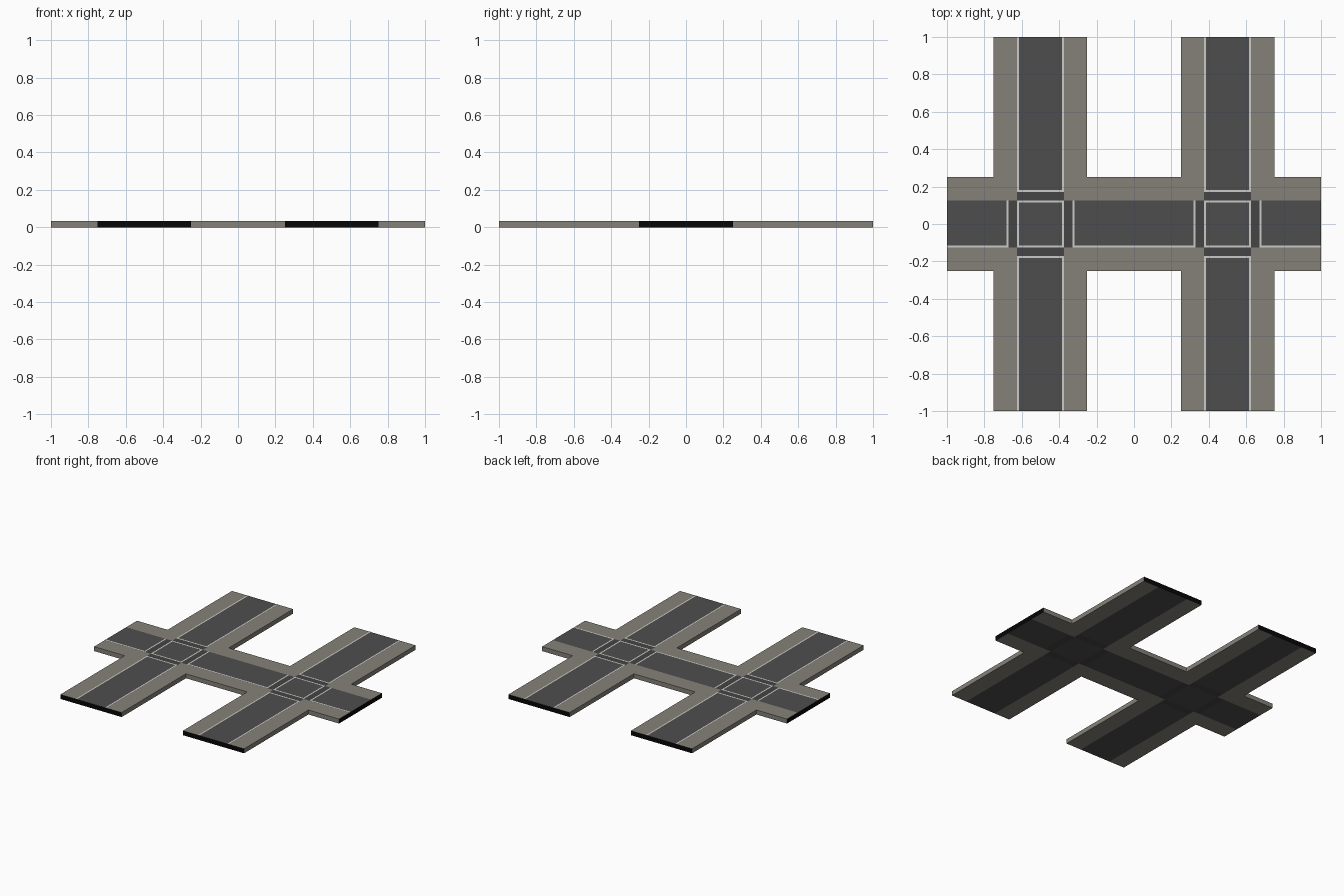
import bpy, bmesh

if "Cube" in bpy.data.objects:
    bpy.data.objects.remove(bpy.data.objects["Cube"])

TOP = 0.033          # slab thickness
LINE = 0.01          # painted line width


def material(name, r, g, b):
    m = bpy.data.materials.new(name)
    m.diffuse_color = (r, g, b, 1)
    m.use_nodes = True
    m.node_tree.nodes["Principled BSDF"].inputs["Base Color"].default_value = m.diffuse_color
    return m


PAVEMENT = material("pavement grey", 0.232, 0.222, 0.19)
ASPHALT = material("asphalt", 0.076, 0.076, 0.076)
CROSSING = material("dark asphalt", 0.058, 0.058, 0.058)
BLACK = material("black end", 0.002, 0.002, 0.002)
WHITE = material("white paint", 0.6, 0.6, 0.58)

# Layout breakpoints: two north-south streets joined by one east-west street
XS = sorted([-1, 1] + [s * (0.5 + d) for s in (-1, 1)
                       for d in (-0.25, -0.175, -0.125, 0.125, 0.175, 0.25)])
YS = [-1, -0.25, -0.175, -0.125, 0.125, 0.175, 0.25, 1]


def kind(x, y):
    """Which surface lies at a point (None = outside the streets)."""
    if abs(x) > 1 or abs(y) > 1:
        return None
    across = abs(abs(x) - 0.5)
    on_ns, on_ew = across < 0.125, abs(y) < 0.125
    if on_ns and on_ew:
        return "road"
    if (on_ns and abs(y) < 0.175) or (on_ew and across < 0.175):
        return "crossing"
    if on_ns or on_ew:
        return "road"
    if across < 0.25 or abs(y) < 0.25:
        return "pavement"
    return None


def build(name, bm, mats):
    bmesh.ops.remove_doubles(bm, verts=bm.verts, dist=1e-5)
    me = bpy.data.meshes.new(name)
    bm.to_mesh(me)
    bm.free()
    for m in mats:
        me.materials.append(m)
    bpy.context.collection.objects.link(bpy.data.objects.new(name, me))


def quad(bm, pts, mat=0):
    bm.faces.new([bm.verts.new(p) for p in pts]).material_index = mat


def slab(name, which, mat):
    """Top, bottom and outer walls of one surface; street ends are black."""
    bm = bmesh.new()
    for x0, x1 in zip(XS, XS[1:]):
        for y0, y1 in zip(YS, YS[1:]):
            cx, cy = (x0 + x1) / 2, (y0 + y1) / 2
            if kind(cx, cy) != which:
                continue
            c = [(x0, y0), (x1, y0), (x1, y1), (x0, y1)]
            quad(bm, [(x, y, TOP) for x, y in c])
            quad(bm, [(x, y, 0) for x, y in reversed(c)])
            for a, b in zip(c, c[1:] + c[:1]):
                mx, my = (a[0] + b[0]) / 2, (a[1] + b[1]) / 2
                nx, ny = b[1] - a[1], a[0] - b[0]
                k = 0.01 / (abs(nx) + abs(ny))
                if kind(mx + nx * k, my + ny * k) is None:
                    end = max(abs(mx), abs(my)) > 0.999
                    quad(bm, [(*a, 0), (*b, 0), (*b, TOP), (*a, TOP)], int(end))
    build(name, bm, [mat, BLACK])


slab("sidewalk", "pavement", PAVEMENT)
slab("road_surface", "road", ASPHALT)
slab("crossings", "crossing", CROSSING)

# Painted lines
bm = bmesh.new()


def stripe(x0, x1, y0, y1):
    z = TOP + 0.0015
    quad(bm, [(x0, y0, z), (x1, y0, z), (x1, y1, z), (x0, y1, z)])


h = LINE / 2
for cx in (-0.5, 0.5):
    for s in (-1, 1):
        e = cx + s * 0.12
        stripe(e - h, e + h, -0.125, 0.125)                   # junction box
        stripe(cx - 0.125, cx + 0.125, s * 0.12 - h, s * 0.12 + h)
        stripe(e - h, e + h, -1, -0.17)                       # street edges
        stripe(e - h, e + h, 0.17, 1)
        stripe(cx - 0.125, cx + 0.125, s * 0.176 - h, s * 0.176 + h)
        b = cx + s * 0.176                                    # stop lines
        stripe(b - h, b + h, -0.125, 0.125)
for a, b in ((-1, -0.675), (-0.325, 0.325), (0.675, 1)):      # south edge line
    stripe(a, b, -0.12 - h, -0.12 + h)
build("road_lines", bm, [WHITE])
